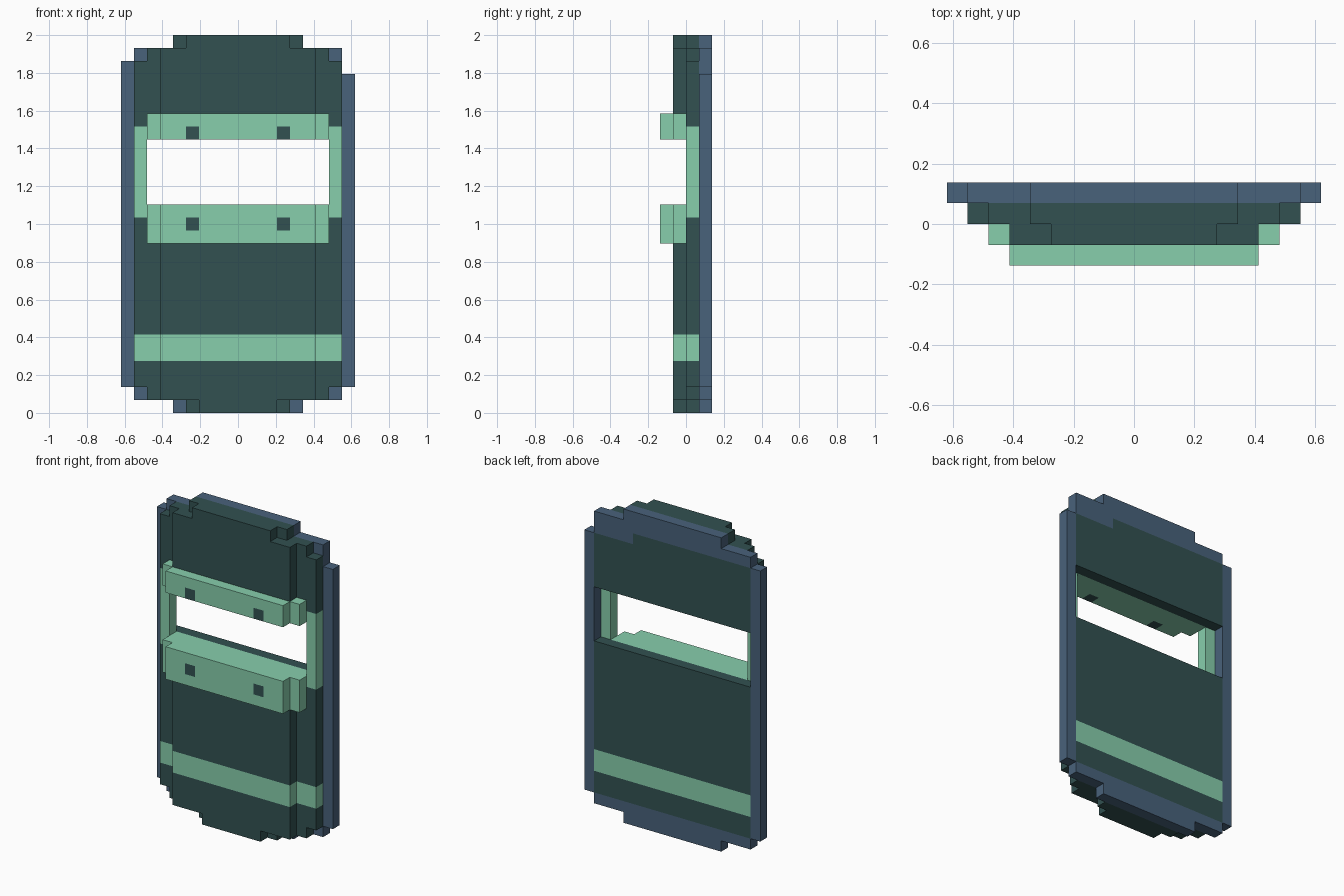
import bpy, bmesh, math
from mathutils import Vector

if "Cube" in bpy.data.objects:
    bpy.data.objects.remove(bpy.data.objects["Cube"])

U = 2 / 29          # one block; the shield is 18 x 4 x 29 blocks
cells = {}          # block position -> part name


def fill(part, x0, x1, y0, y1, z0, z1):
    """Fill a box of blocks; part=None carves it away."""
    for x in range(x0, x1):
        for y in range(y0, y1):
            for z in range(z0, z1):
                if part is None:
                    cells.pop((x, y, z), None)
                else:
                    cells[x, y, z] = part


def slab(part, y, steps):
    """One layer with a stepped outline: (half width, bottom, top)."""
    for w, z0, z1 in steps:
        fill(part, -w, w, y, y + 1, z0, z1)


# rear rim, one rail a block shorter
slab("rear_rim", 1, [(9, 2, 27), (8, 1, 28), (5, 0, 29)])
fill(None, 8, 9, 1, 2, 26, 27)

# rear panel set flush in the rim
fill("body_panel", -8, 8, 1, 2, 2, 26)
fill("body_panel", -8, 4, 1, 2, 26, 27)

# curved front body: two stepped layers
slab("body_panel", 0, [(8, 2, 27), (7, 1, 28), (5, 28, 29), (4, 0, 1)])
slab("body_panel", -1, [(6, 1, 28), (4, 28, 29), (3, 0, 1)])

# lower stripe runs through the panel
for pos, part in list(cells.items()):
    if part == "body_panel" and 4 <= pos[2] < 6:
        cells[pos] = "lower_stripe"

# window opening
fill(None, -8, 8, -1, 2, 16, 21)

# window frame: side posts, then upper and lower bars with rivets
for x in (-8, 7):
    fill("window_frame", x, x + 1, 0, 1, 15, 22)
for z0, z1, rivet in ((13, 16, 14), (21, 23, 21)):
    fill("window_frame", -7, 7, -1, 1, z0, z1)
    fill("window_frame", -6, 6, -2, -1, z0, z1)
    for x in (-4, 3):
        fill("rivets", x, x + 1, -2, -1, rivet, rivet + 1)


def material(name, srgb):
    mat = bpy.data.materials.new(name)
    mat.diffuse_color = [(c / 255) ** 2.2 for c in srgb] + [1]
    mat.use_nodes = True
    mat.node_tree.nodes["Principled BSDF"].inputs["Base Color"].default_value = mat.diffuse_color
    return mat


dark = material("dark_teal", (53, 82, 82))
blue = material("slate_blue", (74, 98, 122))
green = material("mint_green", (134, 205, 171))
PARTS = {"rear_rim": blue, "body_panel": dark, "lower_stripe": green,
         "window_frame": green, "rivets": dark}


def build(part, mat):
    """Skin the exposed block sides of a part and merge flat areas."""
    bm = bmesh.new()
    for pos, name in cells.items():
        if name != part:
            continue
        centre = Vector(pos) + Vector((0.5, 0.5, 0.5))
        for axis in range(3):
            for s in (-1, 1):
                n = Vector((0, 0, 0))
                n[axis] = s
                if tuple(int(p + d) for p, d in zip(pos, n)) in cells:
                    continue
                a = Vector((0, 0, 0))
                a[(axis + 1) % 3] = 1
                b = n.cross(a)
                corners = [n + a + b, n - a + b, n - a - b, n + a - b]
                bm.faces.new([bm.verts.new((centre + c / 2) * U)
                              for c in corners])
    bmesh.ops.remove_doubles(bm, verts=bm.verts, dist=0.001)
    bmesh.ops.dissolve_limit(bm, angle_limit=math.radians(1),
                             verts=bm.verts, edges=bm.edges)
    mesh = bpy.data.meshes.new(part)
    bm.to_mesh(mesh)
    bm.free()
    mesh.materials.append(mat)
    bpy.context.collection.objects.link(bpy.data.objects.new(part, mesh))


for part, mat in PARTS.items():
    build(part, mat)
